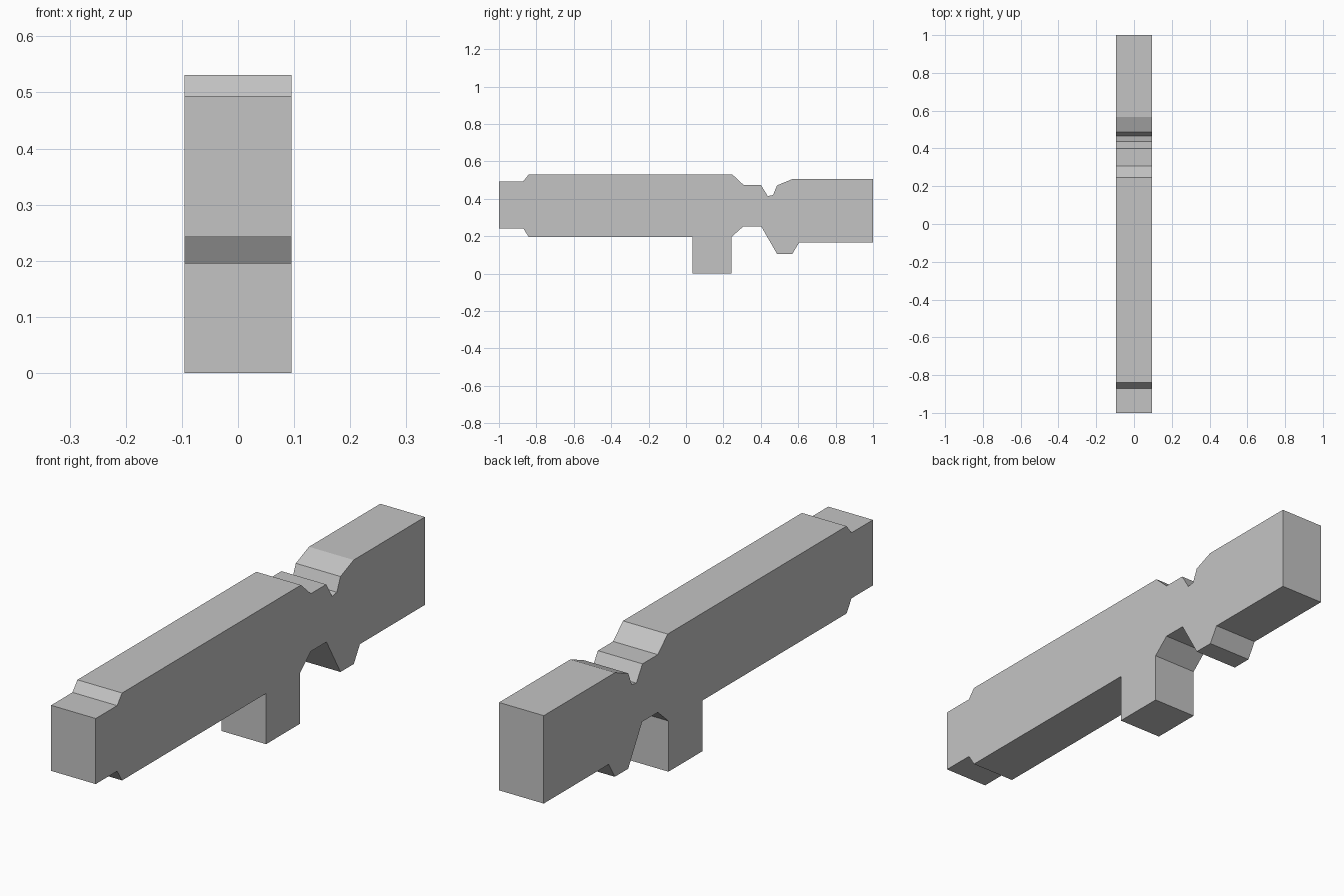
import bpy, bmesh

if "Cube" in bpy.data.objects:
    bpy.data.objects.remove(bpy.data.objects["Cube"])

HALF_WIDTH = 0.095

# Side outline (y, z): along the top from front to back, then back underneath
profile = [
    (-1, 0.494), (-0.87, 0.494), (-0.84, 0.531),          # stepped front end
    (0.247, 0.531), (0.307, 0.475), (0.40, 0.475),        # top and shoulder
    (0.437, 0.415), (0.465, 0.42), (0.487, 0.472),        # notch
    (0.567, 0.505), (1, 0.505), (1, 0.167),               # rear block
    (0.605, 0.167), (0.568, 0.105), (0.487, 0.105),       # lower bump
    (0.402, 0.253), (0.307, 0.253), (0.242, 0.195),       # lower gap
    (0.242, 0), (0.035, 0), (0.035, 0.195),               # downward leg
    (-0.84, 0.195), (-0.87, 0.242), (-1, 0.242),
]

grey = bpy.data.materials.new("plain grey")
grey.diffuse_color = (0.55, 0.55, 0.55, 1)
grey.use_nodes = True
grey.node_tree.nodes["Principled BSDF"].inputs["Base Color"].default_value = grey.diffuse_color

# Extrude the outline across the width
bm = bmesh.new()
face = bm.faces.new([bm.verts.new((-HALF_WIDTH, y, z)) for y, z in profile])
ext = bmesh.ops.extrude_face_region(bm, geom=[face], use_keep_orig=True)
verts = [v for v in ext["geom"] if isinstance(v, bmesh.types.BMVert)]
bmesh.ops.translate(bm, verts=verts, vec=(2 * HALF_WIDTH, 0, 0))
bmesh.ops.recalc_face_normals(bm, faces=bm.faces)

mesh = bpy.data.meshes.new("notched_bar")
bm.to_mesh(mesh)
bm.free()
mesh.materials.append(grey)
bpy.context.collection.objects.link(bpy.data.objects.new("notched_bar", mesh))
